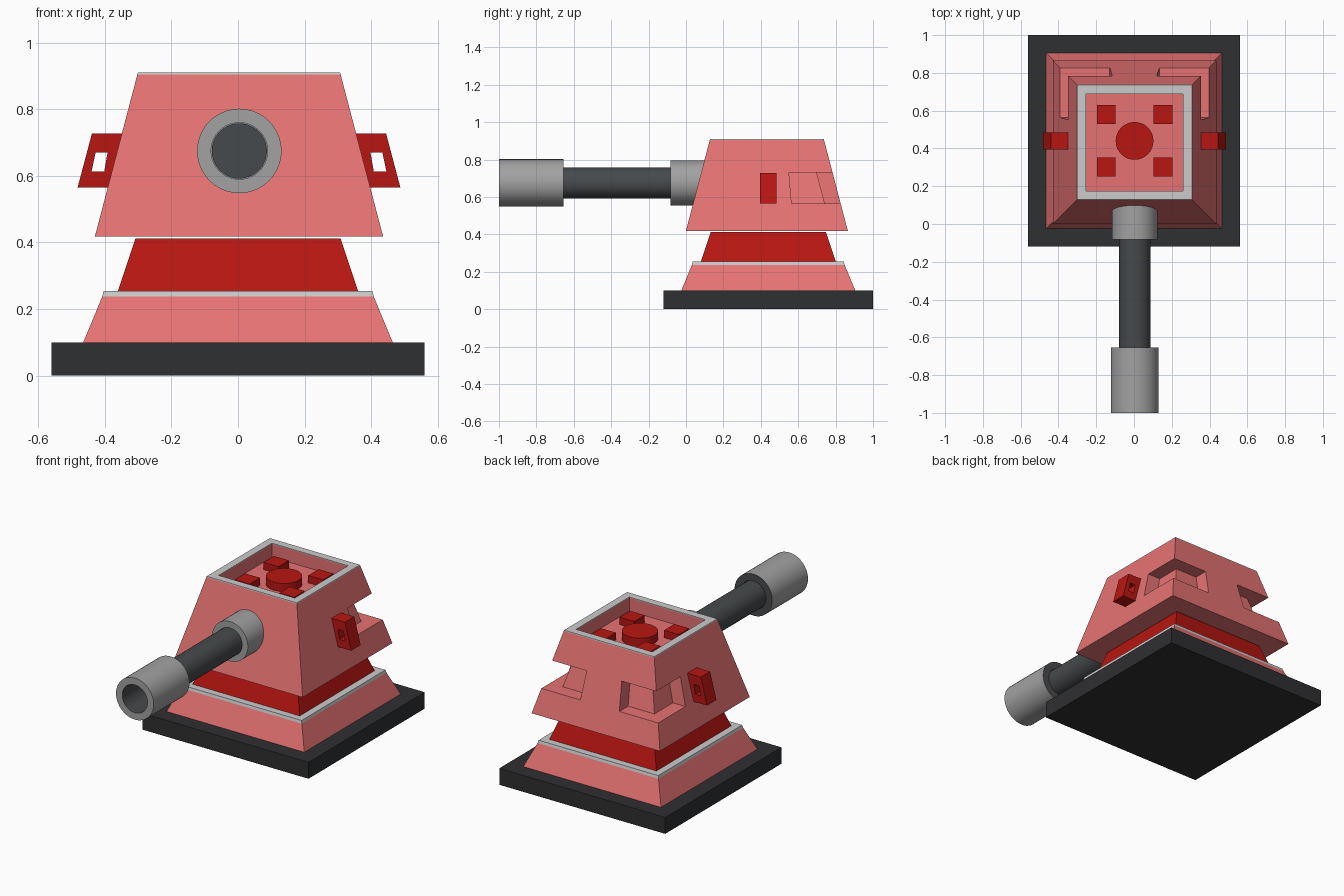
import bpy, bmesh, math

if "Cube" in bpy.data.objects:
    bpy.data.objects.remove(bpy.data.objects["Cube"])


def material(name, r, g, b):
    m = bpy.data.materials.new(name)
    m.diffuse_color = (r, g, b, 1)
    m.use_nodes = True
    m.node_tree.nodes["Principled BSDF"].inputs["Base Color"].default_value = m.diffuse_color
    return m


SALMON = material("salmon", 0.80, 0.17, 0.17)
RED = material("red", 0.48, 0.008, 0.006)
WHITE = material("white", 0.78, 0.80, 0.80)
DARK = material("dark", 0.028, 0.029, 0.031)
STEEL = material("steel", 0.062, 0.068, 0.072)
GREY = material("grey", 0.36, 0.36, 0.36)
CY = 0.44       # centre of the base in y
BY = 0.4325     # centre of the turret head in y
BX = 0.003


def loft(name, loops, mats, caps=True, cyclic=False, smooth=False):
    """Skin equal-sized loops; caps close the ends, cyclic joins last to first."""
    mats = mats if isinstance(mats, list) else [mats]
    bm = bmesh.new()
    rings = [[bm.verts.new(p) for p in lp] for lp in loops]
    n = len(rings[0])
    for i in range(len(rings) if cyclic else len(rings) - 1):
        a, b = rings[i], rings[(i + 1) % len(rings)]
        for k in range(n):
            f = bm.faces.new((a[k], a[(k + 1) % n], b[(k + 1) % n], b[k]))
            f.material_index = i % len(mats)
    if caps and not cyclic:
        bm.faces.new(rings[0])
        bm.faces.new(rings[-1])
    bmesh.ops.recalc_face_normals(bm, faces=bm.faces[:])
    me = bpy.data.meshes.new(name)
    bm.to_mesh(me)
    bm.free()
    for m in mats:
        me.materials.append(m)
    ob = bpy.data.objects.new(name, me)
    bpy.context.collection.objects.link(ob)
    if smooth:
        bpy.ops.object.select_all(action='DESELECT')
        ob.select_set(True)
        bpy.context.view_layer.objects.active = ob
        bpy.ops.object.shade_smooth_by_angle(angle=math.radians(40))
    return ob


def square(h, z, cy=CY, cx=0.0):
    return [(cx + sx * h, cy + sy * h, z) for sx, sy in ((-1, -1), (1, -1), (1, 1), (-1, 1))]


def circle(r, y, n=40):
    """Ring around the gun axis."""
    return [(0.004 + r * math.cos(2 * math.pi * k / n), y, 0.675 + r * math.sin(2 * math.pi * k / n))
            for k in range(n)]


def disc(r, z, n=32):
    return [(BX + r * math.cos(2 * math.pi * k / n), CY + r * math.sin(2 * math.pi * k / n), z)
            for k in range(n)]


def head_half(z):
    """Half width of the tapered head at height z."""
    return 0.433 - (z - 0.418) * (0.433 - 0.304) / (0.91 - 0.418)


# Pedestal
loft("base_slab", [square(0.56, 0), square(0.56, 0.1)], DARK)
loft("lower_skirt", [square(0.465, 0.1), square(0.408, 0.237)], SALMON)
loft("skirt_trim", [square(0.408, 0.237), square(0.404, 0.254)], WHITE)
loft("neck", [square(0.361, 0.254), square(0.308, 0.412)], RED)

# Head: lower block, notched middle, upper block with roof recess
Z0, Z1, Z2, Z3 = 0.418, 0.565, 0.73, 0.905


def head_loop(z):
    return square(head_half(z), z, BY, BX)


def notched_loop(z, e):
    """Square outline with both rear corners cut back by a uniform depth."""
    h = head_half(z)
    d = 0.085
    right = [(h, -h), (h, e), (h - d, e), (h - d, h - d), (e, h - d), (e, h)]
    pts = right + [(-x, y) for x, y in reversed(right)]
    return [(BX + x, BY + y, z) for x, y in pts]


loft("head_lower", [head_loop(Z0), head_loop(Z1)], SALMON)
loft("head_notched_middle", [notched_loop(Z1, 0.132), notched_loop(Z2, 0.118)], SALMON, caps=False)
loft("head_upper", [head_loop(Z2), head_loop(Z3), square(0.257, Z3, BY, BX),
                    square(0.257, 0.825, BY, BX)], SALMON)
loft("roof_rim", [head_loop(Z3), square(0.304, 0.91, BY, BX), square(0.257, 0.91, BY, BX),
                  square(0.257, Z3, BY, BX)], WHITE, cyclic=True)

# Roof fittings
loft("roof_hatch", [disc(0.1, 0.825), disc(0.1, 0.875)], RED, smooth=True)
for sx in (-1, 1):
    for sy in (-1, 1):
        c = (CY + sy * 0.139, BX + sx * 0.15)
        loft("roof_block", [square(0.05, 0.825, *c), square(0.05, 0.87, *c)], RED)

# Side handles: slanted frames with a through hole
outer = [(0.385, 0.565), (0.485, 0.565), (0.442, 0.727), (0.342, 0.727)]
inner = [(0.405, 0.613), (0.443, 0.613), (0.431, 0.67), (0.395, 0.67)]
for side, s in (("left", -1), ("right", 1)):
    def ring(pts, y):
        return [(BX + s * x, y, z) for x, z in pts]
    loft(side + "_handle", [ring(outer, 0.395), ring(outer, 0.485),
                            ring(inner, 0.485), ring(inner, 0.395)], RED, cyclic=True)

# Gun
loft("barrel_collar", [circle(0.121, 0.12), circle(0.121, -0.083)], GREY, smooth=True)
loft("barrel", [circle(0.083, -0.05), circle(0.083, -0.72)], STEEL, smooth=True)
loft("muzzle", [circle(0.085, -1), circle(0.127, -1), circle(0.127, -0.655), circle(0.085, -0.655)],
     [GREY, GREY, STEEL, STEEL], cyclic=True, smooth=True)
